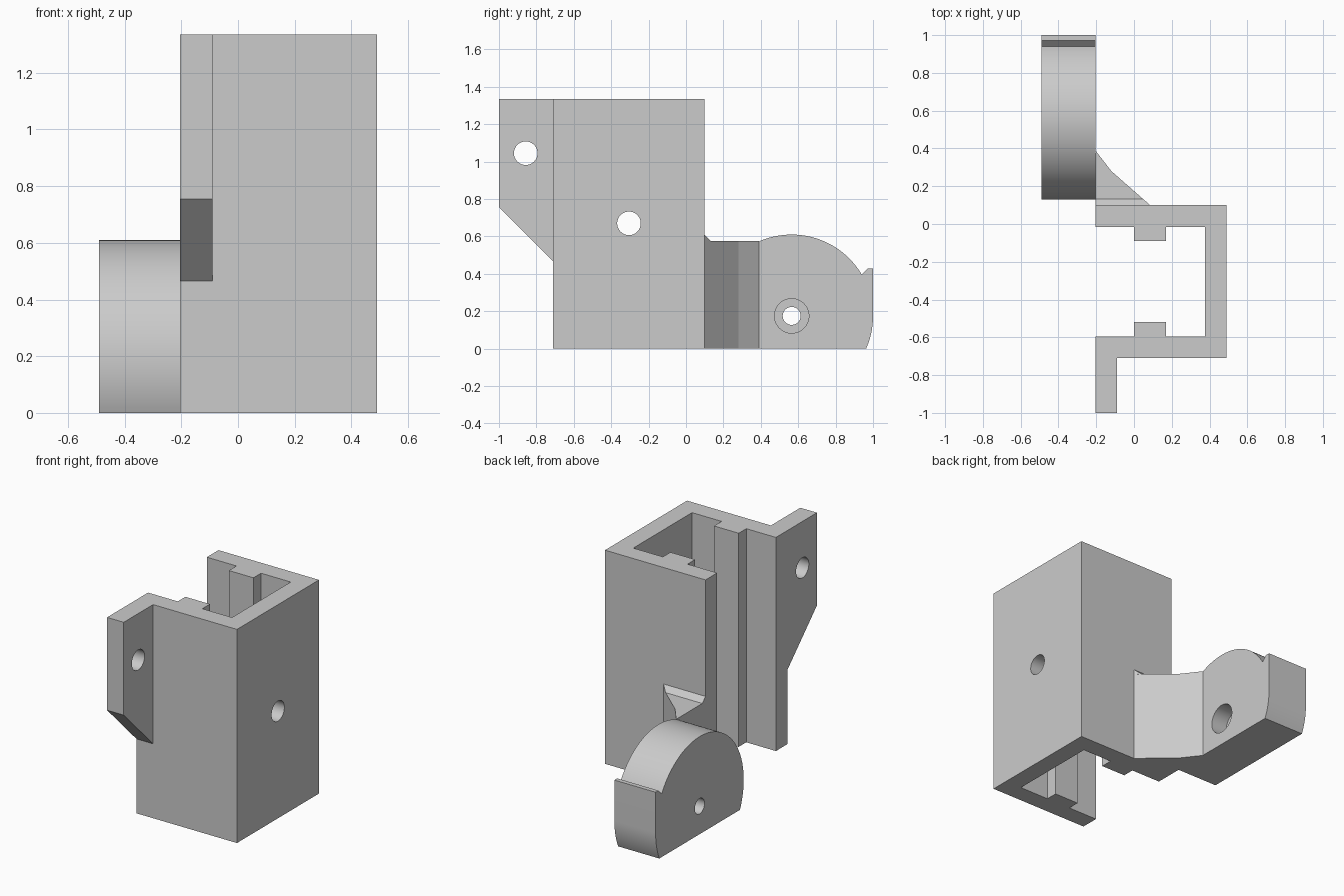
import bpy, bmesh
from math import sin, cos, pi, radians, asin

cube = bpy.data.objects.get("Cube")
if cube:
    bpy.data.objects.remove(cube, do_unlink=True)

grey = bpy.data.materials.new("plain grey")
grey.use_nodes = True
grey.diffuse_color = (0.6, 0.6, 0.6, 1)
grey.node_tree.nodes["Principled BSDF"].inputs["Base Color"].default_value = (0.6, 0.6, 0.6, 1)


def finish(name, bm):
    bmesh.ops.recalc_face_normals(bm, faces=bm.faces)
    mesh = bpy.data.meshes.new(name)
    bm.to_mesh(mesh)
    bm.free()
    mesh.materials.append(grey)
    obj = bpy.data.objects.new(name, mesh)
    bpy.context.collection.objects.link(obj)
    return obj


def prism(name, outline, low, high, axis):
    """Extrude an (x, y) outline along z, or a (y, z) outline along x."""
    place = (lambda a, b, h: (a, b, h)) if axis == "z" else (lambda a, b, h: (h, a, b))
    bm = bmesh.new()
    base = bm.faces.new([bm.verts.new(place(a, b, low)) for a, b in outline])
    new = bmesh.ops.extrude_face_region(bm, geom=[base], use_keep_orig=True)["geom"]
    top = [v for v in new if isinstance(v, bmesh.types.BMVert)]
    bmesh.ops.translate(bm, verts=top, vec=place(0, 0, high - low))
    return finish(name, bm)


def arc(cy, cz, r, start, end, steps):
    angles = [start + (end - start) * i / steps for i in range(steps + 1)]
    return [(cy + r * cos(a), cz + r * sin(a)) for a in angles]


def activate(obj):
    bpy.ops.object.select_all(action="DESELECT")
    obj.select_set(True)
    bpy.context.view_layer.objects.active = obj


def bore(obj, y, z, r, low, high):
    """Cut a round hole running along x."""
    cutter = prism("hole_cutter", arc(y, z, r, 0, 2 * pi, 48)[:-1], low, high, "x")
    cutter.hide_render = True
    mod = obj.modifiers.new("hole", "BOOLEAN")
    mod.operation, mod.solver, mod.object = "DIFFERENCE", "EXACT", cutter
    activate(obj)
    bpy.ops.object.modifier_apply(modifier=mod.name)
    bpy.data.objects.remove(cutter, do_unlink=True)


def smooth(obj):
    activate(obj)
    bpy.ops.object.shade_smooth_by_angle(angle=radians(25))


HEIGHT, SIDE = 1.335, -0.205

# Channel with two guide ribs, open on one side
half = [(SIDE, 0.405), (0.49, 0.405)]
inner = [(0.375, 0.29), (0.17, 0.29), (0.17, 0.215), (0, 0.215), (0, 0.29), (SIDE, 0.29)]
mirror = lambda pts: [(x, -y) for x, y in reversed(pts)]
section = half + mirror(half) + mirror(inner) + inner
channel = prism("channel", [(x, y - 0.305) for x, y in section], 0, HEIGHT, "z")
bore(channel, -0.305, 0.67, 0.063, 0.3, 0.6)
smooth(channel)

# Mounting flange with a sloped underside
flange = prism("mounting_flange",
               [(-0.71, 0.465), (-0.71, HEIGHT), (-1, HEIGHT), (-1, 0.755)],
               SIDE, -0.09, "x")
bore(flange, -0.857, 1.045, 0.063, -0.4, 0.1)
smooth(flange)

# Arm joining the channel to the round holder
prism("arm", [(SIDE, 0.10), (0.085, 0.10), (-0.12, 0.28), (SIDE, 0.39)], 0, 0.575, "z")

# Small chamfer fillet where the arm meets the channel
bm = bmesh.new()
for x, y, z in [(SIDE, 0.10, 0.575), (0.085, 0.10, 0.575), (SIDE, 0.132, 0.575),
                (0.049, 0.132, 0.575), (SIDE, 0.10, 0.607), (0.085, 0.10, 0.607)]:
    bm.verts.new((x, y, z))
bmesh.ops.convex_hull(bm, input=bm.verts)
bmesh.ops.dissolve_limit(bm, angle_limit=0.01, verts=bm.verts, edges=bm.edges)
finish("arm_chamfer", bm)

# Round holder with a flat base and a raised end lip
CY, CZ, R = 0.565, 0.175, 0.435
flat = asin(CZ / R)
outline = arc(CY, CZ, R, pi + flat, radians(30.5), 64)
outline += [(0.972, 0.428), (1.0, 0.428)]
outline += arc(CY, CZ, R, 0, -flat, 10)
holder = prism("round_holder", outline, -0.49, SIDE, "x")
bore(holder, CY, CZ, 0.048, -0.6, 0)
bore(holder, CY, CZ, 0.092, SIDE - 0.11, 0)
smooth(holder)
